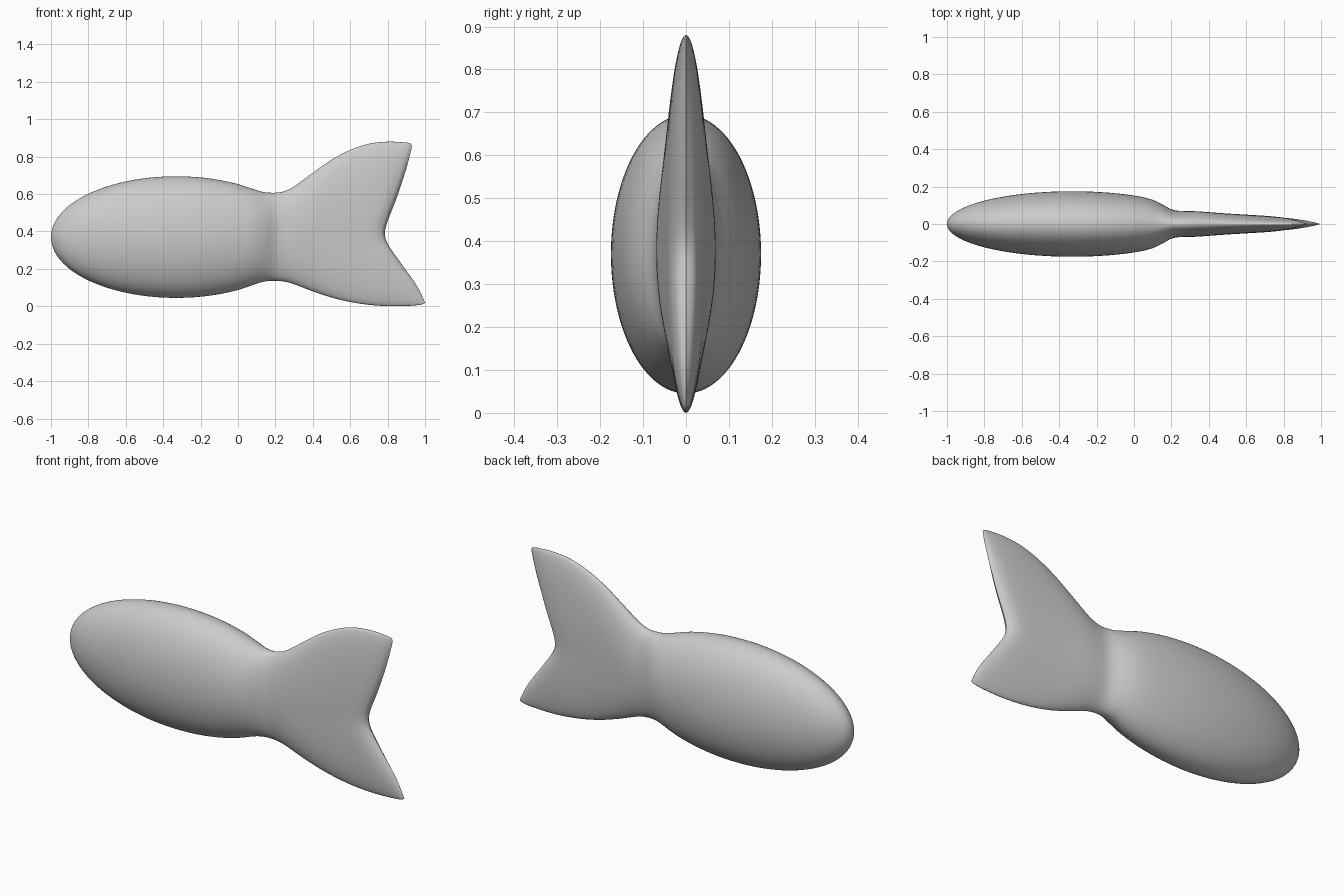
import bpy, bmesh, math

if "Cube" in bpy.data.objects:
    bpy.data.objects.remove(bpy.data.objects["Cube"])


def curve(pts):
    """Smooth interpolation through (position, value) points."""
    n = len(pts)

    def slope(i):
        a, b = pts[max(i - 1, 0)], pts[min(i + 1, n - 1)]
        return (b[1] - a[1]) / (b[0] - a[0])

    def f(x):
        x = min(max(x, pts[0][0]), pts[-1][0])
        i = 0
        while i < n - 2 and x > pts[i + 1][0]:
            i += 1
        (x0, y0), (x1, y1) = pts[i], pts[i + 1]
        d = x1 - x0
        t = (x - x0) / d
        return ((2*t**3 - 3*t*t + 1) * y0 + (t**3 - 2*t*t + t) * d * slope(i)
                + (3*t*t - 2*t**3) * y1 + (t**3 - t*t) * d * slope(i + 1))
    return f


# Outline curves: top and bottom edge over x, half thickness, tail's rear edge
top = curve([(-.05, .666), (0, .653), (.05, .637), (.1, .621), (.14, .61), (.18, .607),
             (.22, .609), (.26, .62), (.3, .641), (.4, .714), (.5, .784), (.6, .836),
             (.7, .869), (.8, .88), (.88, .877), (.92, .872), (.93, .862)])
bottom = curve([(-.05, .074), (0, .087), (.05, .103), (.1, .121), (.14, .132), (.18, .136),
                (.22, .135), (.26, .13), (.3, .118), (.4, .08), (.5, .047), (.6, .023),
                (.7, .008), (.8, .001), (.9, .002), (.98, .009), (1, .018)])
neck = curve([(-.05, .16), (0, .152), (.05, .143), (.1, .129), (.15, .106), (.19, .083),
              (.22, .073), (.25, .07), (.3, .07)])
fin = curve([(0, .07), (.15, .068), (.4, .058), (.6, .051), (.8, .044), (.9, .037),
             (.95, .028), (.98, .018), (1, 0)])
rear = curve([(.018, 1), (.05, .987), (.12, .95), (.23, .872), (.33, .803), (.38, .785),
              (.44, .795), (.57, .845), (.72, .895), (.83, .925), (.862, .93)])

SIDES, X0, CX, A = 96, .25, -.33, .67
rings = []


def ring(point):
    rings.append([point(math.sin(t), math.cos(t)) for t in
                  (2 * math.pi * k / SIDES for k in range(SIDES))])


# Egg-shaped body: half thickness and height follow an ellipse
for i in range(33):
    ang = math.pi - (math.pi - math.acos((-.02 - CX) / A)) * i / 32
    x, r = CX + A * math.cos(ang), math.sin(ang)
    ring(lambda v, c: (x, .175 * r * c, .37 + .325 * r * v))

# Pinched neck
for i in range(1, 21):
    x = -.02 + (X0 + .02) * i / 20
    zt, zb = top(x), bottom(x)
    ring(lambda v, c: (x, neck(x) * c, (zt + zb) / 2 + v * (zt - zb) / 2))

# Forked tail: sections bend gradually into the notched rear edge
zb1, zt1 = bottom(1), top(.93)
for i in range(1, 41):
    u = math.sin(math.pi / 2 * i / 40)
    zt, zb = top(X0 + u * (.93 - X0)), bottom(X0 + u * (1 - X0))
    ring(lambda v, c: (X0 + u * (rear(zb1 + (v + 1) / 2 * (zt1 - zb1)) - X0),
                       fin(u) * c, zb + (v + 1) / 2 * (zt - zb)))

# Skin the rings into one surface
bm = bmesh.new()
loops = [[bm.verts.new(p) for p in r] for r in rings]
for a, b in zip(loops, loops[1:]):
    for k in range(SIDES):
        j = (k + 1) % SIDES
        bm.faces.new((a[k], a[j], b[j], b[k]))
bmesh.ops.remove_doubles(bm, verts=bm.verts, dist=1e-5)
bmesh.ops.recalc_face_normals(bm, faces=bm.faces)
for f in bm.faces:
    f.smooth = True
me = bpy.data.meshes.new("fish_body")
bm.to_mesh(me)
bm.free()
fish = bpy.data.objects.new("fish_body", me)
bpy.context.collection.objects.link(fish)
